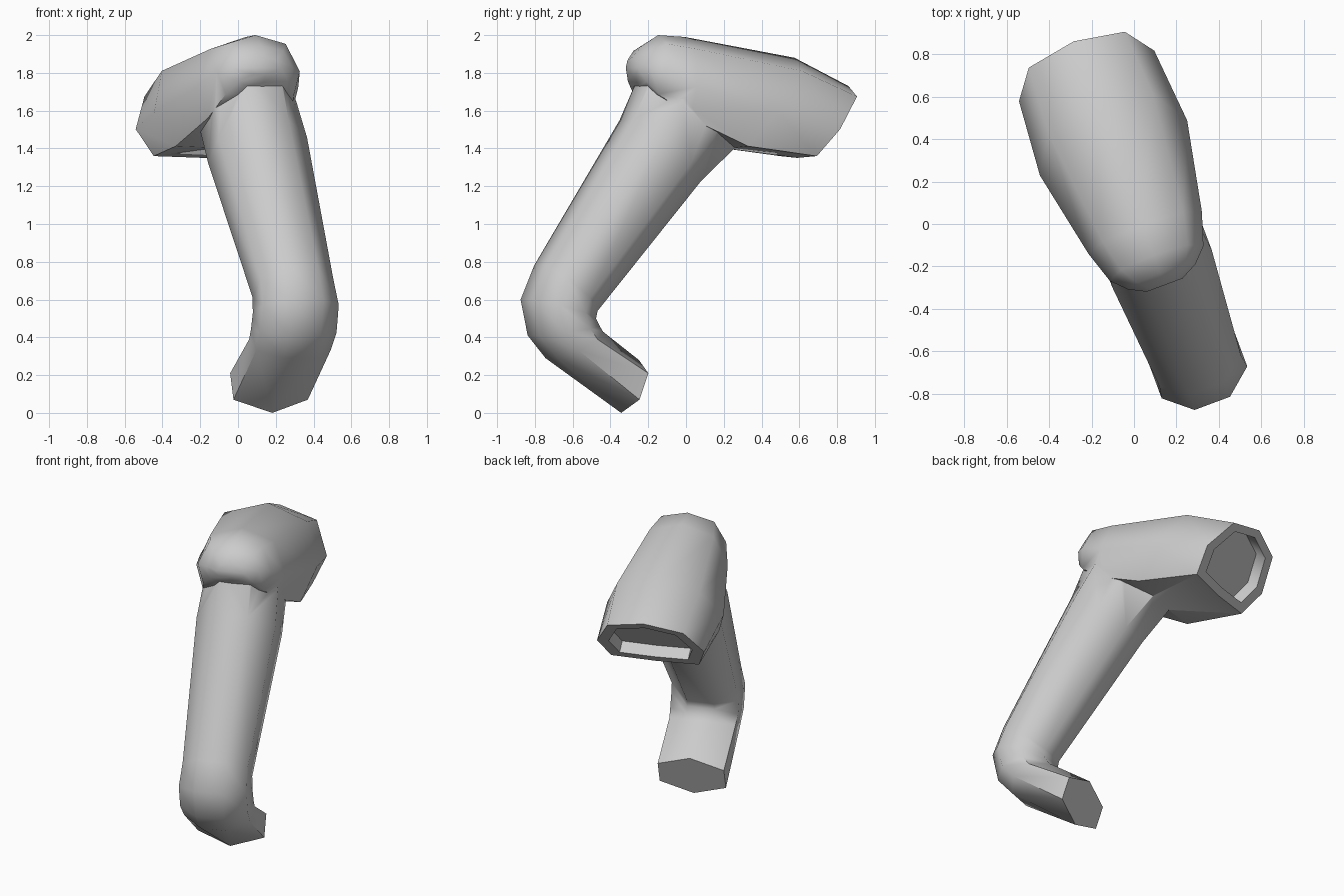
import bpy, bmesh, math
from mathutils import Vector

cube = bpy.data.objects.get("Cube")
if cube:
    bpy.data.objects.remove(cube, do_unlink=True)

grey = bpy.data.materials.new("plain grey")
grey.use_nodes = True
colour = (0.6, 0.6, 0.6, 1)
grey.diffuse_color = colour
grey.node_tree.nodes["Principled BSDF"].inputs["Base Color"].default_value = colour

# The whole body is symmetric about an upright plane that is turned about z.
BACK = Vector((-0.35, 0.937, 0))
SIDE = Vector((0.937, 0.35, 0))
UP = Vector((0, 0, 1))


def octagon():
    r = 1 / math.cos(math.pi / 8)
    return [(r * math.sin(a), r * math.cos(a))
            for a in (math.pi / 8 + i * math.pi / 4 for i in range(8))]


def pinched_hexagon():
    s = 0.5
    return [(0, 1), (1, s), (1, -s), (0, -1), (0, -1), (-1, -s), (-1, s), (0, 1)]


def flat_bottomed():
    half = [(0.71, 0.71), (1, -0.2), (0.82, -0.95)]
    return [(0, 1)] + half + [(0, -1)] + [(-x, y) for x, y in reversed(half)]


def loft(name, rings, offset):
    """Each ring: section, upper point, lower point (back, up), half width."""
    bm = bmesh.new()
    loops = []
    for section, top, low, width in rings:
        t, b = (BACK * p[0] + UP * p[1] for p in (top, low))
        mid, arm = (t + b) / 2, (t - b) / 2
        loops.append([bm.verts.new(mid + SIDE * (offset + x * width) + arm * y)
                      for x, y in section])
    for a, b in zip(loops, loops[1:]):
        for i in range(8):
            j = (i + 1) % 8
            bm.faces.new((a[i], a[j], b[j], b[i]))
    bm.faces.new(loops[0])
    bm.faces.new(loops[-1])
    bmesh.ops.remove_doubles(bm, verts=bm.verts[:], dist=0.001)
    bmesh.ops.recalc_face_normals(bm, faces=bm.faces[:])
    mesh = bpy.data.meshes.new(name)
    bm.to_mesh(mesh)
    bm.free()
    mesh.materials.append(grey)
    obj = bpy.data.objects.new(name, mesh)
    bpy.context.collection.objects.link(obj)
    return obj


# Head: rounded nose, swelling barrel, slanted rim and shallow recess
S = flat_bottomed()
head = loft("body", [
    (S, (-0.32, 1.88), (-0.32, 1.79), 0.09),
    (S, (-0.26, 1.945), (-0.29, 1.75), 0.17),
    (S, (-0.17, 2.0), (-0.24, 1.68), 0.235),
    (S, (-0.02, 1.99), (-0.08, 1.55), 0.285),
    (S, (0.60, 1.88), (0.215, 1.40), 0.37),
    (S, (0.905, 1.73), (0.615, 1.35), 0.34),
    (S, (0.873, 1.688), (0.647, 1.392), 0.265),
    (S, (0.809, 1.736), (0.583, 1.44), 0.265),
], 0.035)

# Leg: tapered shaft, rounded bend and short flattened foot
O, H = octagon(), pinched_hexagon()
leg = loft("leg", [
    (O, (-0.14, 1.86), (0.25, 1.65), 0.2),
    (O, (-0.27, 1.74), (0.24, 1.42), 0.235),
    (O, (-0.355, 1.55), (0.03, 1.23), 0.25),
    (O, (-0.845, 0.78), (-0.55, 0.54), 0.205),
    (O, (-0.92, 0.60), (-0.56, 0.50), 0.215),
    (O, (-0.88, 0.41), (-0.54, 0.46), 0.215),
    (O, (-0.78, 0.29), (-0.52, 0.43), 0.21),
    (H, (-0.385, 0.0), (-0.285, 0.28), 0.21),
], 0.05)

# Join the two into one skin
union = head.modifiers.new("join leg", 'BOOLEAN')
union.operation = 'UNION'
union.solver = 'EXACT'
union.object = leg
bpy.ops.object.select_all(action='DESELECT')
head.select_set(True)
bpy.context.view_layer.objects.active = head
bpy.ops.object.modifier_apply(modifier=union.name)
bpy.data.objects.remove(leg, do_unlink=True)
bpy.ops.object.shade_smooth_by_angle(angle=math.radians(55))
